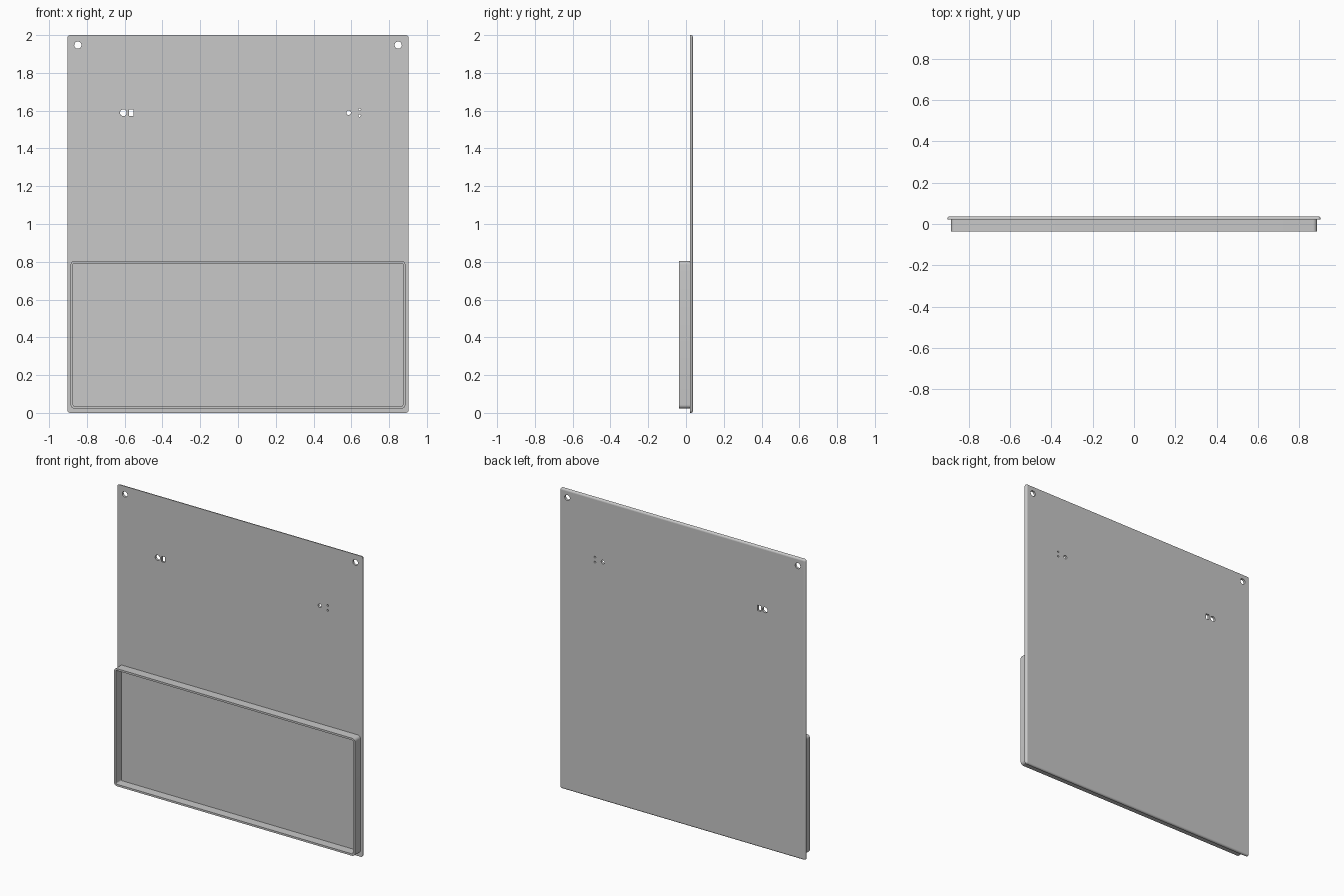
import bpy, bmesh, math

if "Cube" in bpy.data.objects:
    bpy.data.objects.remove(bpy.data.objects["Cube"], do_unlink=True)

grey = bpy.data.materials.new("light grey")
grey.use_nodes = True
colour = (0.58, 0.58, 0.58, 1)
grey.diffuse_color = colour
grey.node_tree.nodes["Principled BSDF"].inputs["Base Color"].default_value = colour

FRONT, PLATE, BACK = -0.037, 0.022, 0.037


def finish(name, bm):
    bmesh.ops.recalc_face_normals(bm, faces=bm.faces)
    mesh = bpy.data.meshes.new(name)
    bm.to_mesh(mesh)
    bm.free()
    mesh.materials.append(grey)
    obj = bpy.data.objects.new(name, mesh)
    bpy.context.collection.objects.link(obj)
    return obj


def rounded_rect(x, low, high, r, steps=6):
    """Outline of a rectangle with rounded corners, as (x, z) pairs."""
    corners = [(x - r, high - r), (r - x, high - r), (r - x, low + r), (x - r, low + r)]
    return [(cx + r * math.cos(a), cz + r * math.sin(a))
            for q, (cx, cz) in enumerate(corners)
            for a in [math.pi / 2 * (q + i / steps) for i in range(steps + 1)]]


def loft(bm, rings, closed):
    """Join (outline, y) rings; cap the ends unless the section is closed."""
    rows = [[bm.verts.new((x, y, z)) for x, z in outline] for outline, y in rings]
    pairs = list(zip(rows, rows[1:])) + ([(rows[-1], rows[0])] if closed else [])
    n = len(rows[0])
    for a, b in pairs:
        for i in range(n):
            bm.faces.new((a[i], a[(i + 1) % n], b[(i + 1) % n], b[i]))
    if not closed:
        bm.faces.new(rows[0])
        bm.faces.new(rows[-1])


def smooth(obj):
    """Smooth the rounded edges and keep the broad front and back faces flat."""
    bpy.ops.object.select_all(action="DESELECT")
    obj.select_set(True)
    bpy.context.view_layer.objects.active = obj
    bpy.ops.object.shade_smooth_by_angle(angle=math.radians(35))
    for face in obj.data.polygons:
        if abs(face.normal.y) > 0.999:
            face.use_smooth = False


# Back plate with a rounded rear edge
WIDTH, R, CORNER = 0.903, 0.012, 0.014
rings = [(rounded_rect(WIDTH, 0, 2, CORNER), PLATE)]
for i in range(7):
    a = math.pi / 2 * i / 6
    inset = R * (1 - math.cos(a))
    rings.append((rounded_rect(WIDTH - inset, inset, 2 - inset, CORNER - inset),
                  BACK - R + R * math.sin(a)))
bm = bmesh.new()
loft(bm, rings, False)
plate = finish("back_plate", bm)

# Holes: corner mounts, large and medium rounds, two pin holes, and a slot
holes = bmesh.new()


def punch(x, z, r, sides=32):
    outline = [(x + r * math.cos(math.tau * i / sides), z + r * math.sin(math.tau * i / sides))
               for i in range(sides)]
    loft(holes, [(outline, -0.1), (outline, 0.1)], False)


for side in (-1, 1):
    punch(side * 0.848, 1.947, 0.019)
punch(-0.607, 1.589, 0.018)
punch(0.586, 1.589, 0.012)
for z in (1.573, 1.606):
    punch(0.644, z, 0.006)
slot = [(-0.577, 1.571), (-0.552, 1.571), (-0.552, 1.607), (-0.577, 1.607)]
loft(holes, [(slot, -0.1), (slot, 0.1)], False)
cutter = finish("hole_cutter", holes)
cutter.hide_render = True
cut = plate.modifiers.new("holes", "BOOLEAN")
cut.operation, cut.solver, cut.object = "DIFFERENCE", "EXACT", cutter
bpy.context.view_layer.objects.active = plate
bpy.ops.object.modifier_apply(modifier=cut.name)
bpy.data.objects.remove(cutter, do_unlink=True)
smooth(plate)

# Raised rectangular rim on the lower front
WALL = 0.013
outer = rounded_rect(0.886, 0.023, 0.805, 0.020)
inner = rounded_rect(0.886 - WALL, 0.023 + WALL, 0.805 - WALL, 0.008)
bm = bmesh.new()
loft(bm, [(outer, PLATE), (outer, FRONT), (inner, FRONT), (inner, PLATE)], True)
smooth(finish("front_rim", bm))
